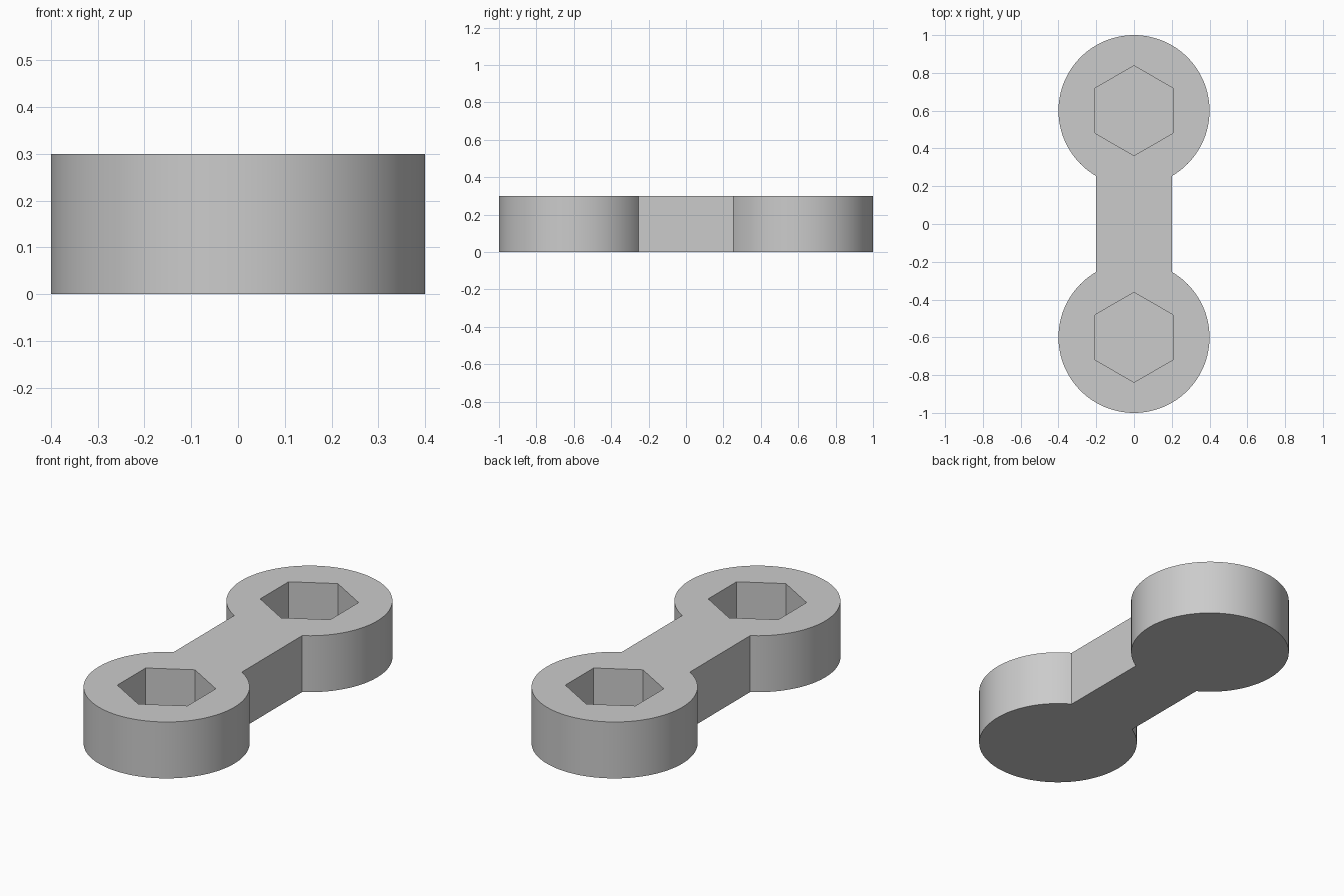
import bpy, bmesh
from math import sin, cos, pi, asin, radians

HEIGHT, FLOOR = 0.3, 0.05
END_Y, END_R, NECK_HALF = 0.6, 0.4, 0.2
HEX_R = 0.238
SEGMENTS = 96

cube = bpy.data.objects.get("Cube")
if cube:
    bpy.data.objects.remove(cube, do_unlink=True)

grey = bpy.data.materials.new("plain grey")
grey.use_nodes = True
colour = (0.6, 0.6, 0.6, 1)
grey.diffuse_color = colour
grey.node_tree.nodes["Principled BSDF"].inputs["Base Color"].default_value = colour


def prism(name, outline, bottom, top):
    """Extrude a closed outline upwards from bottom to top."""
    bm = bmesh.new()
    base = bm.faces.new([bm.verts.new((x, y, bottom)) for x, y in outline])
    up = bmesh.ops.extrude_face_region(bm, geom=[base], use_keep_orig=True)
    for v in up["geom"]:
        if isinstance(v, bmesh.types.BMVert):
            v.co.z = top
    bmesh.ops.recalc_face_normals(bm, faces=bm.faces)
    mesh = bpy.data.meshes.new(name)
    bm.to_mesh(mesh)
    bm.free()
    obj = bpy.data.objects.new(name, mesh)
    bpy.context.collection.objects.link(obj)
    mesh.materials.append(grey)
    return obj


# Link outline: one round end as an arc from neck corner to neck corner,
# then the same arc turned half a turn for the other end
half_gap = asin(NECK_HALF / END_R)
start, sweep = -pi / 2 + half_gap, 2 * pi - 2 * half_gap
angles = [start + sweep * i / SEGMENTS for i in range(SEGMENTS + 1)]
arc = [(END_R * cos(a), END_Y + END_R * sin(a)) for a in angles]
link = prism("link_body", arc + [(-x, -y) for x, y in arc], 0, HEIGHT)

# Hexagonal pockets, open at the top
for side, label in ((-1, "front"), (1, "back")):
    hexagon = [(HEX_R * sin(i * pi / 3), side * END_Y + HEX_R * cos(i * pi / 3))
               for i in range(6)]
    cutter = prism(label + "_pocket_cutter", hexagon, FLOOR, HEIGHT + 0.1)
    cutter.hide_render = True
    cutter.hide_set(True)
    cut = link.modifiers.new(label + "_pocket", "BOOLEAN")
    cut.operation, cut.solver, cut.object = "DIFFERENCE", "EXACT", cutter

# Apply the cuts, then smooth the round walls and keep the edges sharp
bpy.ops.object.select_all(action="DESELECT")
link.select_set(True)
bpy.context.view_layer.objects.active = link
for name in [m.name for m in link.modifiers]:
    bpy.ops.object.modifier_apply(modifier=name)
bpy.ops.object.shade_smooth_by_angle(angle=radians(30))
for obj in [o for o in bpy.data.objects if o.name.endswith("_cutter")]:
    bpy.data.objects.remove(obj, do_unlink=True)
